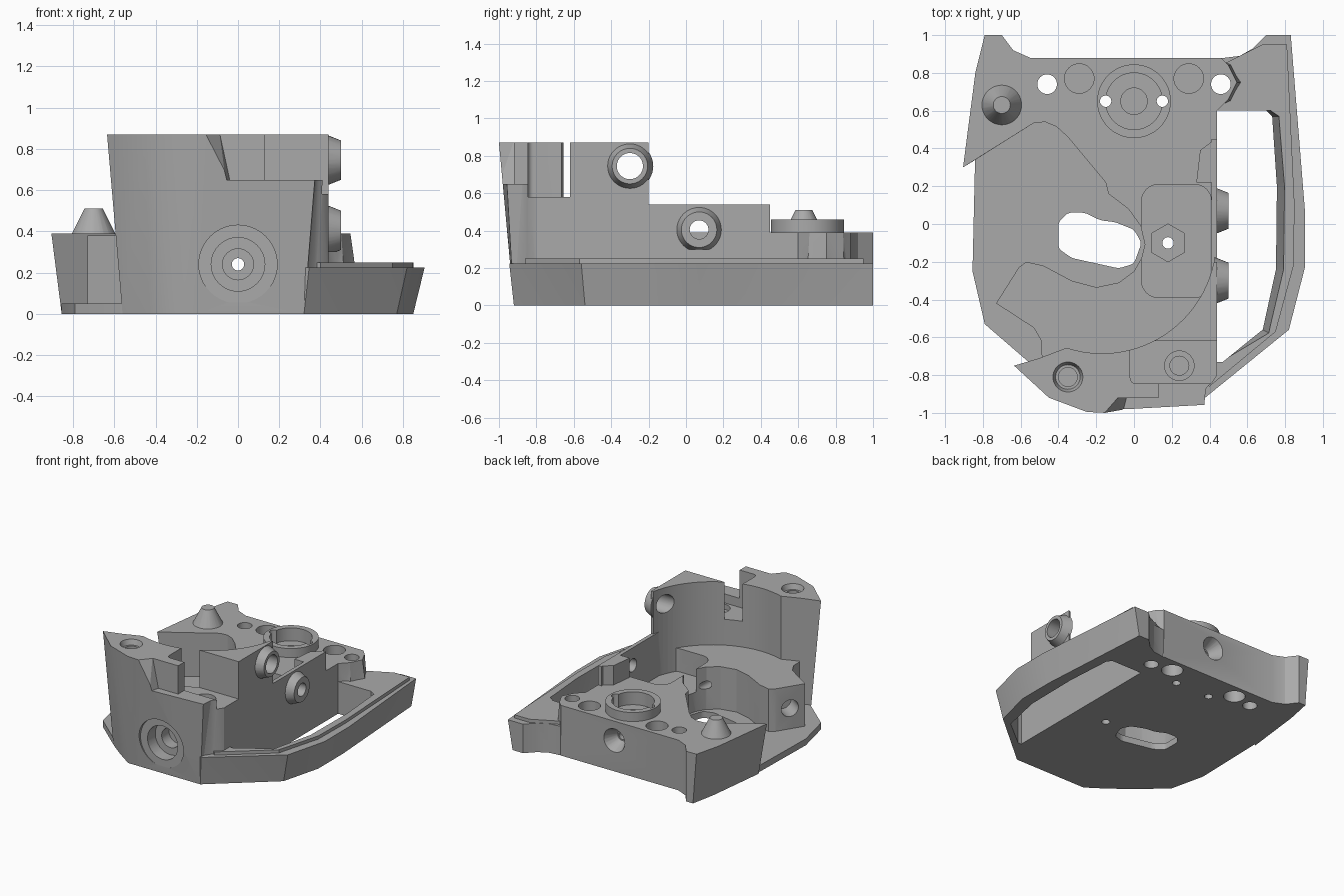
import bpy, bmesh, math
from mathutils import Vector, Matrix

cube = bpy.data.objects.get("Cube")
if cube:
    bpy.data.objects.remove(cube, do_unlink=True)

grey = bpy.data.materials.new("mid_grey")
grey.use_nodes = True
tone = (0.4, 0.4, 0.4, 1)
grey.diffuse_color = tone
grey.node_tree.nodes["Principled BSDF"].inputs["Base Color"].default_value = tone


def finish(bm, name):
    bmesh.ops.recalc_face_normals(bm, faces=bm.faces)
    bmesh.ops.triangulate(bm, faces=bm.faces)
    mesh = bpy.data.meshes.new(name)
    bm.to_mesh(mesh)
    bm.free()
    mesh.materials.append(grey)
    obj = bpy.data.objects.new(name, mesh)
    bpy.context.collection.objects.link(obj)
    return obj


def prism(name, top, z0, z1, bottom=None, soft=0):
    """Extruded outline, with an optional different foot outline and rounded corners."""
    bm = bmesh.new()
    lo = [bm.verts.new((x, y, z0)) for x, y in (bottom or top)]
    hi = [bm.verts.new((x, y, z1)) for x, y in top]
    n = len(top)
    bm.faces.new(lo[::-1])
    bm.faces.new(hi)
    for i in range(n):
        j = (i + 1) % n
        bm.faces.new((lo[i], lo[j], hi[j], hi[i]))
    if soft:
        posts = [bm.edges.get((lo[i], hi[i])) for i in range(n)]
        bmesh.ops.bevel(bm, geom=posts, offset=soft, segments=6, profile=0.5,
                        affect='EDGES', clamp_overlap=True)
    return finish(bm, name)


def box(name, x0, x1, y0, y1, z0, z1, soft=0):
    return prism(name, [(x0, y0), (x1, y0), (x1, y1), (x0, y1)], z0, z1, soft=soft)


def rod(name, a, b, r1, r2=None, sides=40):
    """Cylinder or cone from point a to point b."""
    a, b = Vector(a), Vector(b)
    bm = bmesh.new()
    turn = (b - a).to_track_quat('Z', 'Y').to_matrix().to_4x4()
    bmesh.ops.create_cone(bm, cap_ends=True, segments=sides, radius1=r1,
                          radius2=r1 if r2 is None else r2, depth=(b - a).length,
                          matrix=Matrix.Translation((a + b) / 2) @ turn)
    return finish(bm, name)


def pin(x, y, z0, z1, r1, r2=None, sides=40):
    return rod("upright", (x, y, z0), (x, y, z1), r1, r2, sides)


def combine(body, tools, how):
    for tool in tools:
        mod = body.modifiers.new("join", 'BOOLEAN')
        mod.operation, mod.solver, mod.object = how, 'EXACT', tool
        bpy.context.view_layer.update()
        graph = bpy.context.evaluated_depsgraph_get()
        mesh = bpy.data.meshes.new_from_evaluated(body.evaluated_get(graph)) \
            if hasattr(bpy.data.meshes, "new_from_evaluated") \
            else bpy.data.meshes.new_from_object(body.evaluated_get(graph))
        body.modifiers.clear()
        body.data = mesh
        bpy.data.objects.remove(tool, do_unlink=True)


# Floor plate
body = prism("chassis_body", [(-.3, -.9), (.4, -.85), (.42, .8), (-.75, .8), (-.84, .4),
                              (-.855, -.25), (-.79, -.53), (-.57, -.72)], 0, .05)

# Side rail, flared outward, with a raised inner lip
back = [(.63, .93), (.56, .89), (.48, .88), (.3, .85), (.2, .3)]
rail = prism("rail", [(.2, -.85), (.345, -.945), (.82, -.56), (.905, -.23), (.905, .07),
                      (.83, 1), (.7, 1)] + back, 0, .225,
             [(.2, -.85), (.32, -.92), (.77, -.54), (.85, -.23), (.85, .07),
              (.79, 1), (.7, 1)] + back)
lip = prism("lip", [(.3, -.8), (.4, -.86), (.75, -.57), (.845, -.22), (.85, .1), (.81, .95),
                    (.68, .95), (.5, .86), (.3, .8)], .1, .25)

# Rear block with a curved inner edge
inner = [(-.53, .535), (-.47, .54), (-.41, .515), (-.35, .46), (-.15, .22), (-.135, .16),
         (-.03, .08), (.035, -.01), (.06, -.12), (.44, -.12), (.44, .6)]
rear = prism("rear", [(-.905, .3)] + inner + [(.5, .66), (.545, .75), (.5, .84), (.46, .88),
             (-.55, .88), (-.64, .92), (-.7, 1), (-.79, 1), (-.84, .8)], 0, .39,
             [(-.855, .33)] + inner + [(.53, .64), (.6, .75), (.53, .85), (.46, .88),
             (-.55, .88), (-.64, .92), (-.7, 1), (-.76, 1), (-.8, .8)])

# Crescent block
crescent = prism("crescent", [(-.73, -.42), (-.61, -.23), (-.57, -.2), (-.48, -.22), (-.33, -.3),
                 (-.2, -.335), (-.08, -.31), (0, -.25), (.04, -.18), (.06, -.1), (.44, -.1),
                 (.44, -.7), (-.2, -.8), (-.45, -.78), (-.49, -.69), (-.49, -.62),
                 (-.53, -.55)][::-1], .02, .38)
combine(body, [rail, lip, rear, crescent], 'UNION')
combine(body, [box("pocket", .04, .41, -.39, .21, .2, 1, soft=.09)], 'DIFFERENCE')

# Tall front tower with a cylindrical inner wall
arc = [(-.17 + .605 * math.cos(math.radians(t)), -.08 + .605 * math.sin(math.radians(t)))
       for t in range(-12, -111, -4)]
side = [(.44, -.8), (.44, -.2)] + arc + [(-.5, -.71)]
tower = prism("tower", [(-.635, -.75), (-.45, -.92), (-.25, -.995), (-.15, -1), (.39, -.97),
                        (.4, -.86)] + side, 0, .87,
              [(-.56, -.73), (-.43, -.83), (-.3, -.92), (-.2, -.92), (.32, -.92),
               (.36, -.86)] + side)
notches = [box("notch", -.02, .6, -.845, -.62, .58, 1, soft=.03),
           box("notch_mouth", .13, .6, -1.2, -.8, .65, 1),
           prism("front_step", [(-.16, -1.2), (.6, -1.2), (.6, -.92), (-.09, -.92),
                                (-.16, -1.0)], .65, .88,
                 [(-.06, -1.2), (.6, -1.2), (.6, -.92), (-.04, -.92), (-.06, -1.0)])]
combine(tower, notches, 'DIFFERENCE')

# Spine wall, stop block, ring, cone and side bosses
extras = [tower,
          box("spine", .41, .44, -.25, .45, .1, .54),
          prism("stop", [(.33, .22), (.44, .22), (.44, .45), (.43, .45), (.35, .39)], .1, .54),
          pin(0, .65, .3, .46, .195, sides=64),
          pin(-.7, .63, .38, .51, .11, .045)]
bosses = [(-.3, .745, .07), (.07, .405, .05)]
extras += [rod("boss", (.425, y, z), (.5, y, z), .125, .095) for y, z, r in bosses]
combine(body, extras, 'UNION')

# Rail opening, floor slot and bores
opening = prism("opening", [(.44, -.73), (.47, -.73), (.72, -.58), (.8, -.24), (.805, .2),
                            (.775, .57), (.73, .6), (.44, .6)], -.01, .3,
                [(.44, -.73), (.47, -.73), (.68, -.56), (.75, -.24), (.755, .2),
                 (.73, .57), (.7, .6), (.44, .6)])
slot = prism("slot", [(-.4, -.13), (-.33, -.18), (-.08, -.235), (0, -.21), (.04, -.1), (0, -.03),
                      (-.1, .01), (-.18, .02), (-.26, .06), (-.35, .06), (-.4, .01)], -.1, .21,
             soft=.02)
cuts = [opening, slot]
cuts += [rod("side_bore", (.3, y, z), (.6, y, z), r) for y, z, r in bosses]
for s in (-1, 1):
    cuts += [pin(s * .46, .74, -.1, .6, .052), pin(s * .29, .77, .24, .6, .078),
             pin(s * .29, .77, -.1, .15, .078)]
# Ring recess and centre hole
cuts += [pin(0, .65, .36, .6, .15, sides=64), pin(0, .65, .29, .4, .07)]
cuts += [pin(s * .15, .65, -.1, .6, .03) for s in (-1, 1)]
# Hexagonal nut seat
cuts += [pin(.18, -.1, .1, .4, .1, sides=6), pin(.18, -.1, -.1, .2, .03)]
# Screw seats in the tower
cuts += [pin(-.35, -.81, .83, .9, .065, .09), pin(-.35, -.81, .6, .88, .05),
         pin(.24, -.75, .54, .7, .078), pin(.24, -.75, .4, .6, .05)]
# Stepped front bore, rear dimple and crescent end bore
cuts += [rod("front_bore", (0, -1.2, .24), (0, y, .24), r)
         for y, r in ((-.925, .19), (-.83, .13), (-.74, .075), (1.2, .03))]
cuts += [rod("rear_dimple", (0, .9, .24), (0, .78, .24), .1, .04),
         rod("end_bore", (-.76, -.26, .21), (-.55, -.4, .21), .065)]
combine(body, cuts, 'DIFFERENCE')

# Smooth curved walls, keep edges sharp
bpy.ops.object.select_all(action='DESELECT')
body.select_set(True)
bpy.context.view_layer.objects.active = body
bpy.ops.object.shade_smooth_by_angle(angle=math.radians(25))
